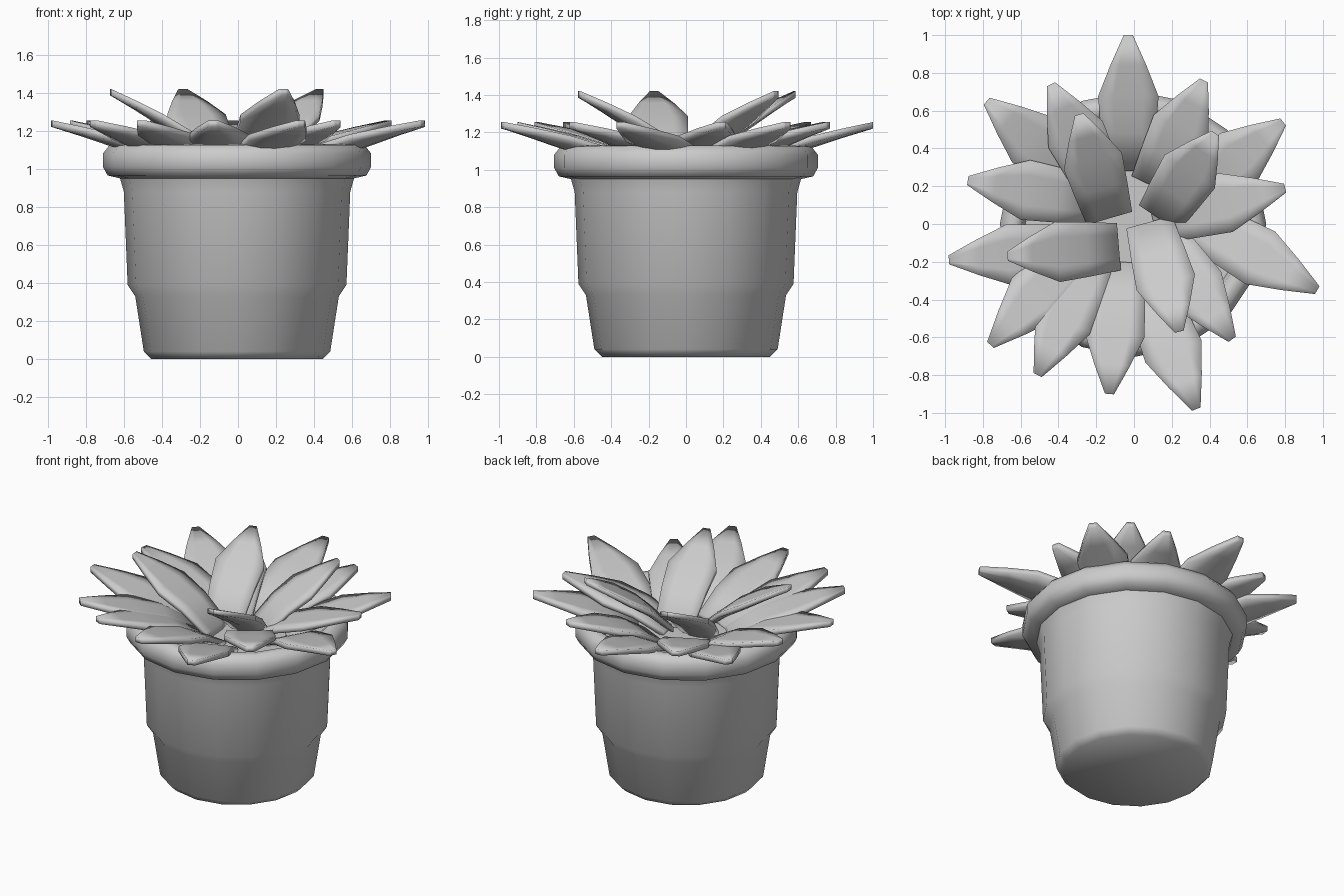
import bpy, bmesh, math
from mathutils import Vector

if "Cube" in bpy.data.objects:
    bpy.data.objects.remove(bpy.data.objects["Cube"])


def make_object(name, bm, angle):
    bmesh.ops.recalc_face_normals(bm, faces=bm.faces)
    me = bpy.data.meshes.new(name)
    bm.to_mesh(me)
    bm.free()
    ob = bpy.data.objects.new(name, me)
    bpy.context.collection.objects.link(ob)
    bpy.ops.object.select_all(action='DESELECT')
    bpy.context.view_layer.objects.active = ob
    ob.select_set(True)
    bpy.ops.object.shade_smooth_by_angle(angle=math.radians(angle))
    return ob


def lathe(name, profile, sides=16, cap_end=False):
    bm = bmesh.new()
    rings = [[bm.verts.new((r * math.cos(2 * math.pi * i / sides) - 0.005,
                            r * math.sin(2 * math.pi * i / sides), z))
              for i in range(sides)] for r, z in profile]
    for a, b in zip(rings, rings[1:]):
        for i in range(sides):
            j = (i + 1) % sides
            bm.faces.new((a[i], a[j], b[j], b[i]))
    bm.faces.new(rings[0])
    if cap_end:
        bm.faces.new(rings[-1])
    return make_object(name, bm, 60)


# pot: tapered body, stepped waist, thick rounded rim, inner wall down to the soil
lathe("pot", [(0.45, 0), (0.49, 0.04), (0.535, 0.33), (0.575, 0.39),
              (0.595, 0.88), (0.615, 0.95), (0.68, 0.965), (0.705, 1.01),
              (0.705, 1.08), (0.67, 1.125), (0.62, 1.13), (0.585, 1.10),
              (0.57, 1.00)], cap_end=True)


# leaf: rows of (distance along, half width, thickness), smooth with a keeled underside
ROWS = [(0, 0.125, 0.06), (0.28, 0.145, 0.07), (0.55, 0.16, 0.065),
        (0.78, 0.095, 0.05), (1, 0.024, 0.035)]


def leaf(name, base, tip, power):
    bm = bmesh.new()
    b, t = Vector(base), Vector(tip)
    side = Vector((b.y - t.y, t.x - b.x, 0)).normalized()
    top, bottom = [], []
    for f, w, h in ROWS:
        c = b.lerp(t, f)
        c.z = b.z + (t.z - b.z) * f ** power
        for grid, low in ((top, 0), (bottom, 1)):
            grid.append([bm.verts.new(c + side * (w * u) + Vector(
                (0, 0, 0.02 - low * (0.035 + (h - 0.035) * (1 - u * u)))))
                for u in (-1, -0.5, 0, 0.5, 1)])
    for grid in (top, bottom):
        for r0, r1 in zip(grid, grid[1:]):
            for i in range(4):
                bm.faces.new((r0[i], r0[i + 1], r1[i + 1], r1[i]))

    # edge strips joining the two sheets
    def border(g):
        return g[0] + [r[-1] for r in g[1:]] + g[-1][-2::-1] + [r[0] for r in g[-2:0:-1]]
    p, q = border(top), border(bottom)
    for i in range(len(p)):
        j = (i + 1) % len(p)
        bm.faces.new((p[i], p[j], q[j], q[i]))
    make_object(name, bm, 120)


# inner upright leaves: base x, y, tip x, y
INNER = [(-0.13, 0.03, -0.29, 0.58), (0.13, 0.03, 0.43, 0.48),
         (-0.08, -0.12, -0.67, -0.17), (0.08, 0.01, 0.24, -0.57)]
for i, (bx, by, tx, ty) in enumerate(INNER):
    leaf(f"inner_leaf_{i + 1}", (bx, by, 1.03), (tx, ty, 1.40), 0.75)

# outer spreading leaves
OUTER = [(-0.03, 0.28, -0.03, 1.0), (0.1, 0.2, 0.37, 0.76), (0.27, 0.13, 0.79, 0.54),
         (0.1, 0.02, 0.80, 0.19), (0.3, 0.03, 0.97, -0.35), (0.1, -0.02, 0.52, -0.61),
         (0.06, -0.3, 0.33, -0.98), (-0.07, -0.2, -0.13, -0.9), (-0.2, -0.15, -0.51, -0.8),
         (-0.25, -0.1, -0.76, -0.64), (-0.28, -0.13, -0.98, -0.19), (-0.2, 0.12, -0.88, 0.23),
         (-0.25, 0.2, -0.78, 0.65), (-0.15, 0.15, -0.44, 0.74)]
for i, (bx, by, tx, ty) in enumerate(OUTER):
    leaf(f"outer_leaf_{i + 1}", (bx, by, 1.0), (tx, ty, 1.235), 0.62)
